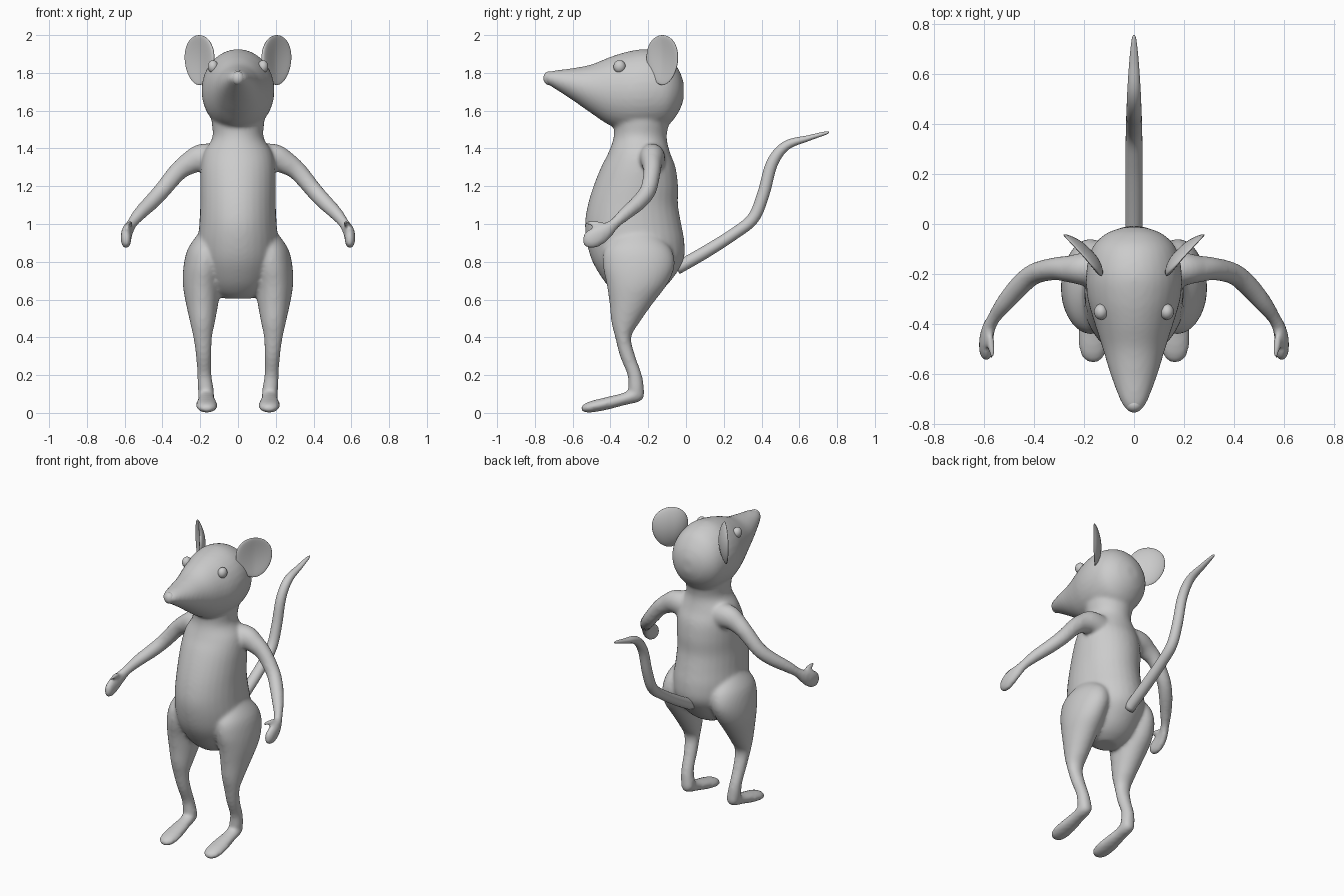
import bpy, bmesh, math
from mathutils import Vector, Matrix


def spline(rows, steps=5):
    # Catmull-Rom through rows of equal length
    out = []
    n = len(rows)
    for i in range(n - 1):
        p = [rows[max(0, min(n - 1, i + k))] for k in (-1, 0, 1, 2)]
        for s in range(steps):
            t = s / steps
            out.append([0.5 * (2 * b + (c - a) * t + (2 * a - 5 * b + 4 * c - d) * t * t
                               + (3 * b - a - 3 * c + d) * t ** 3) for a, b, c, d in zip(*p)])
    return out + [list(rows[-1])]


def loft(bm, rows, axis=None, side=1, up=(0, 0, 1), sides=32):
    # rows: x, y, z, half width, half depth; rings face `axis` or follow the path
    rows = spline(rows)
    pts = [Vector((side * r[0], r[1], r[2])) for r in rows]
    rings = []
    for i, (c, r) in enumerate(zip(pts, rows)):
        if axis == 'z':
            u, v = Vector((1, 0, 0)), Vector((0, 1, 0))
        elif axis == 'y':
            u, v = Vector((1, 0, 0)), Vector((0, 0, 1))
        else:
            t = (pts[min(i + 1, len(pts) - 1)] - pts[max(i - 1, 0)]).normalized()
            u = t.cross(Vector(up)).normalized()
            v = u.cross(t)
        a = [2 * math.pi * k / sides for k in range(sides)]
        rings.append([bm.verts.new(c + u * math.cos(k) * max(r[3], .003)
                                   + v * math.sin(k) * max(r[4], .003)) for k in a])
    for p, q in zip(rings, rings[1:]):
        for k in range(sides):
            j = (k + 1) % sides
            bm.faces.new((p[k], p[j], q[j], q[k]))
    bm.faces.new(rings[0])
    bm.faces.new(rings[-1])


def finish(bm, name):
    bmesh.ops.recalc_face_normals(bm, faces=bm.faces)
    for f in bm.faces:
        f.smooth = True
    me = bpy.data.meshes.new(name)
    bm.to_mesh(me)
    bm.free()
    ob = bpy.data.objects.new(name, me)
    bpy.context.collection.objects.link(ob)
    return ob


def ball(name, loc, scale):
    bm = bmesh.new()
    bmesh.ops.create_uvsphere(bm, u_segments=24, v_segments=16, radius=1,
                              matrix=Matrix.Translation(loc) @ Matrix.Diagonal((*scale, 1)))
    return finish(bm, name)


def span(pairs):
    # (position, low, high, half width) -> centre and radii
    return [(p, (a + b) / 2, (b - a) / 2, w) for p, a, b, w in pairs]


body = bmesh.new()

# torso and neck: z, front, back, half width
torso = span([(.605, -.33, -.2, .07), (.64, -.38, -.14, .13), (.7, -.435, -.08, .17),
              (.8, -.495, -.015, .205), (.9, -.525, -.008, .212), (1.0, -.535, -.025, .205),
              (1.1, -.52, -.042, .2), (1.2, -.49, -.042, .2), (1.3, -.45, -.055, .197),
              (1.38, -.41, -.085, .18), (1.46, -.383, -.102, .135), (1.55, -.38, -.09, .14),
              (1.65, -.36, -.1, .13)])
loft(body, [(0, c, z, w, r) for z, c, r, w in torso], 'z')

# head: y, bottom, top, half width
head = span([(-.755, 1.765, 1.785, .012), (-.74, 1.745, 1.80, .035), (-.7, 1.72, 1.812, .058),
             (-.6, 1.655, 1.825, .095), (-.5, 1.585, 1.845, .125), (-.4, 1.52, 1.885, .157),
             (-.3, 1.49, 1.915, .186), (-.2, 1.49, 1.925, .192), (-.1, 1.52, 1.89, .17),
             (-.04, 1.59, 1.82, .115), (-.012, 1.66, 1.75, .04)])
loft(body, [(0, y, c, w, r) for y, c, r, w in head], 'y')

for s in (-1, 1):
    # leg: x, z, front, back, half width
    leg = [(.15, .95, -.36, -.16, .06), (.165, .87, -.43, -.08, .1), (.178, .78, -.44, -.06, .11),
           (.19, .68, -.42, -.1, .102), (.19, .58, -.405, -.175, .086), (.188, .48, -.395, -.245, .066),
           (.187, .4, -.375, -.29, .05), (.182, .3, -.35, -.268, .041), (.178, .2, -.31, -.233, .038),
           (.17, .12, -.305, -.222, .042), (.168, .075, -.28, -.235, .03)]
    loft(body, [(x, (a + b) / 2, z, w, (b - a) / 2) for x, z, a, b, w in leg], 'z', s)
    # foot
    loft(body, [(.168, -.222, .105, .02, .025), (.168, -.25, .1, .04, .042), (.167, -.33, .073, .044, .034),
                (.166, -.42, .05, .055, .034), (.165, -.5, .033, .055, .031),
                (.164, -.54, .025, .038, .022), (.163, -.557, .023, .008, .008)], 'y', s)
    # arm
    loft(body, [(.1, -.18, 1.34, .07, .08), (.19, -.18, 1.35, .068, .075), (.26, -.18, 1.32, .054, .06),
                (.32, -.18, 1.275, .046, .05), (.4, -.2, 1.18, .043, .045), (.46, -.25, 1.115, .042, .042),
                (.52, -.32, 1.055, .036, .036), (.56, -.375, 1.005, .027, .03),
                (.583, -.42, .965, .027, .042), (.592, -.47, .935, .029, .053),
                (.592, -.52, .91, .025, .045), (.588, -.547, .9, .008, .012)], None, s)
    # thumb
    loft(body, [(.578, -.4, .98, .014, .016), (.576, -.45, .998, .015, .015),
                (.57, -.51, 1.004, .014, .013), (.568, -.54, 1.006, .006, .006)], None, s)

ob = finish(body, "body")
rm = ob.modifiers.new("fuse", 'REMESH')
rm.mode = 'VOXEL'
rm.voxel_size = .011
rm.use_smooth_shade = True
sm = ob.modifiers.new("soften", 'SMOOTH')
sm.factor = .5
sm.iterations = 9

# tail
tail = bmesh.new()
loft(tail, [(0, -.05, .765, .034, .034), (0, .1, .85, .035, .033), (0, .25, .945, .034, .031),
            (0, .355, 1.03, .033, .032), (0, .41, 1.16, .032, .032), (0, .455, 1.32, .03, .031),
            (0, .53, 1.415, .027, .025), (0, .65, 1.455, .019, .015), (0, .735, 1.48, .01, .009),
            (0, .757, 1.486, .003, .003)], None, 1, (0, -.6, .8), 24)
finish(tail, "tail")

for s, tag in ((1, "left"), (-1, "right")):
    # dished ear, thicker towards the head
    bm = bmesh.new()
    bmesh.ops.create_uvsphere(bm, u_segments=40, v_segments=24, radius=1)
    out = Vector((.68, .73, 0))
    face = Vector((.73, -.68, 0))
    for v in bm.verts:
        a, b, h = v.co.x, v.co.y, v.co.z
        thick = .016 + .012 * max(0, -a)
        w = a * .112 * (1 + .12 * h)
        d = b * thick + .022 * (a * a + h * h) - .012
        p = Vector((.198, -.118, 1.868)) + out * w + face * d + Vector((0, 0, h * .132))
        v.co = Vector((s * p.x, p.y, p.z))
    finish(bm, "ear_" + tag)
    ball("eye_" + tag, (s * .132, -.352, 1.833), (.028, .032, .034))

# nose
ball("nose", (0, -.725, 1.772), (.034, .03, .036))
